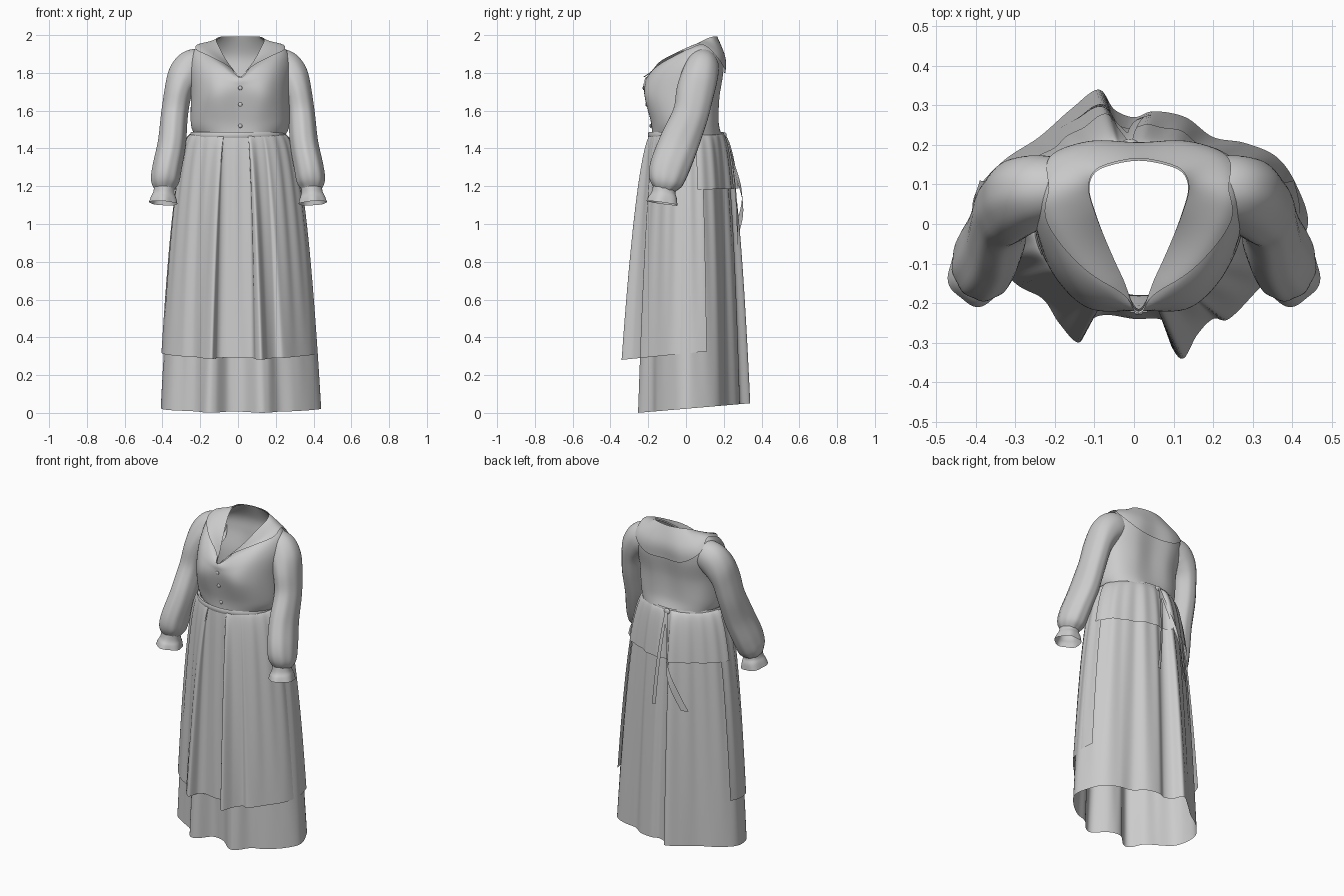
import bpy, math
from mathutils import Vector as V

if "Cube" in bpy.data.objects:
    bpy.data.objects.remove(bpy.data.objects["Cube"])


def spline(p, t, closed=False):
    n = len(p)
    i = math.floor(t) if closed else min(max(math.floor(t), 0), n - 2)
    f = t - i
    a, b, c, d = [p[k % n] if closed else p[min(max(k, 0), n - 1)] for k in range(i - 1, i + 3)]
    return (b * 2 + (c - a) * f + (a * 2 - b * 5 + c * 4 - d) * f ** 2
            + (b * 3 - a - c * 3 + d) * f ** 3) * 0.5


def cloth(name, fn, nu, nv, closed=False):
    """Grid mesh from fn(u, v) with u and v in 0..1."""
    cols = nu if closed else nu + 1
    verts = [fn(i / nu, j / nv) for j in range(nv + 1) for i in range(cols)]
    faces = [(j * cols + i, j * cols + (i + 1) % cols,
              (j + 1) * cols + (i + 1) % cols, (j + 1) * cols + i)
             for j in range(nv) for i in range(nu)]
    me = bpy.data.meshes.new(name)
    me.from_pydata(verts, [], faces)
    me.polygons.foreach_set("use_smooth", [True] * len(faces))
    ob = bpy.data.objects.new(name, me)
    bpy.context.collection.objects.link(ob)
    return ob


# Bodice: half rings from front centre to back centre, mirrored, waist up to V neckline
half_rings = [
    [(0, -.18, 1.47), (.10, -.17, 1.47), (.18, -.12, 1.47), (.23, -.04, 1.47),
     (.235, .05, 1.47), (.20, .13, 1.47), (.11, .18, 1.47), (0, .19, 1.47)],
    [(0, -.185, 1.54), (.11, -.18, 1.54), (.20, -.13, 1.54), (.255, -.04, 1.53),
     (.255, .05, 1.53), (.21, .13, 1.54), (.12, .17, 1.54), (0, .17, 1.54)],
    [(0, -.215, 1.68), (.12, -.215, 1.68), (.20, -.15, 1.68), (.25, -.05, 1.69),
     (.26, .05, 1.69), (.22, .13, 1.68), (.12, .175, 1.67), (0, .17, 1.67)],
    [(0, -.22, 1.74), (.11, -.20, 1.77), (.19, -.13, 1.81), (.25, -.02, 1.84),
     (.265, .07, 1.86), (.235, .15, 1.82), (.13, .195, 1.80), (0, .19, 1.80)],
    [(0, -.22, 1.76), (.09, -.16, 1.83), (.16, -.08, 1.88), (.215, .02, 1.925),
     (.225, .09, 1.935), (.20, .16, 1.90), (.11, .195, 1.89), (0, .195, 1.89)],
    [(0, -.215, 1.775), (.045, -.13, 1.82), (.08, -.05, 1.87), (.11, .03, 1.93),
     (.125, .09, 1.965), (.11, .13, 1.985), (.065, .15, 1.99), (0, .16, 1.99)],
]
rings = [[V(p) for p in h] + [V((-x, y, z)) for x, y, z in h[-2:0:-1]] for h in half_rings]
N = len(rings[0])


def body(u, v, off=0.0):
    """Point on the bodice; u = ring index, v = ring number, off = outward offset."""
    at = lambda a, b: spline([spline(r, a, True) for r in rings], b)
    p = at(u, v)
    if off:
        n = (at(u + .05, v) - at(u - .05, v)).cross(at(u, v + .02) - at(u, v - .02))
        p = p + n.normalized() * off
    return p + V((.012, 0, 0))


cloth("bodice", lambda u, v: body(u * N, v * 5), 98, 40, True)
cloth("button_placket", lambda u, v: body((u - .5) * .36, v * 3.1, .004), 4, 24)

# Wide collar: an offset copy of the upper bodice with a varying depth
depth = [.05, .75, 1.05, 1.2, .95, 1.35, 1.9, 2.0]
depth = depth + depth[-2:0:-1]
cloth("collar", lambda u, v: body(u * N, 5 - v * max(.03, spline(depth, u * N, True)),
                                  .006 + .006 * v), 112, 16)

for i, z in enumerate((.8, 1.65, 2.55)):
    bpy.ops.mesh.primitive_uv_sphere_add(segments=16, ring_count=8, radius=.011,
                                         location=body(0, z, .005))
    ob = bpy.context.object
    ob.name = f"button_{i + 1}"
    ob.scale.y = .5
    bpy.ops.object.shade_smooth()

# Sleeves and cuffs: elliptical sections (x, y, z, width, depth) along the arm
sleeve = [(.195, .09, 1.838, .092, .08), (.245, .085, 1.822, .098, .09), (.286, .07, 1.775, .09, .098),
          (.316, .05, 1.70, .074, .10),
          (.336, .025, 1.58, .071, .095), (.35, -.035, 1.43, .074, .105),
          (.375, -.085, 1.30, .077, .105), (.387, -.105, 1.225, .074, .09),
          (.39, -.115, 1.185, .054, .06)]
cuff = [(.39, -.115, 1.195, .054, .06), (.392, -.118, 1.165, .057, .063),
        (.394, -.12, 1.14, .066, .075), (.396, -.124, 1.11, .074, .083)]


def tube(name, path, side, folds, amp):
    cs = [V(p[:3]) for p in path]
    rx, ry = [p[3] for p in path], [p[4] for p in path]

    def fn(u, v):
        t, a = v * (len(path) - 1), u * math.tau
        tan = (spline(cs, min(t + .2, len(path) - 1)) - spline(cs, max(t - .2, 0))).normalized()
        e1 = tan.cross(V((0, 1, 0))).normalized()
        e2 = tan.cross(e1)
        k = 1 + amp * v * math.sin(folds * a)
        p = spline(cs, t) + e1 * math.cos(a) * spline(rx, t) * k + e2 * math.sin(a) * spline(ry, t) * k
        return V((p.x * side, p.y, p.z))
    return cloth(name, fn, 48, 12 if len(path) < 6 else 48, True)


for side, label in ((1, "right"), (-1, "left")):
    tube("sleeve_" + label, sleeve, side, 9, .025)
    tube("cuff_" + label, cuff, side, 5, .05)


# Skirt layers: cloth falling from the waist ellipse to a folded hem outline
def drape(outline, closed, top, hem, power, grow):
    pts = [V(p) for p in outline]
    span = len(pts) if closed else len(pts) - 1

    def fn(u, v, off=0.0):
        h = spline(pts, u * span, closed)
        a = math.atan2(h.y / .29, h.x / .42)
        w = V((math.cos(a) * (.235 + grow), math.sin(a) * (.182 + grow)))
        s = v ** (power + .14 * max(0, -math.sin(a)) ** 2)   # fuller at sides and back
        p = w.lerp(h, s)
        p = p * (1 + (off + .012 * math.sin(22 * a) * s * (1 - s)) / p.length)
        return V((p.x, p.y, top + (hem(h) - top) * v))
    return fn


skirt_hem = [(.44, 0), (.41, .10), (.36, .17), (.28, .205), (.20, .22), (.13, .27), (.05, .285),
             (0, .27), (-.05, .29), (-.09, .34), (-.16, .29), (-.24, .22), (-.33, .16), (-.40, .08),
             (-.405, 0), (-.37, -.08), (-.29, -.13), (-.22, -.17), (-.17, -.24), (-.12, -.24),
             (-.05, -.18), (.03, -.19), (.11, -.25), (.16, -.24), (.22, -.18), (.30, -.15), (.39, -.08)]
apron_hem = [(.405, .11), (.42, .02), (.39, -.08), (.31, -.17), (.24, -.24), (.20, -.24), (.16, -.28),
             (.125, -.34), (.095, -.31), (.075, -.245), (0, -.24), (-.07, -.23), (-.11, -.245),
             (-.14, -.30), (-.19, -.25), (-.23, -.19), (-.30, -.15), (-.38, -.06), (-.405, .04), (-.39, .11)]
skirt = drape(skirt_hem, True, 1.48, lambda h: .022 + .085 * h.y, .43, 0)
apron = drape(apron_hem, False, 1.475, lambda h: .315 + .1 * h.y, .45, .009)
cloth("skirt", lambda u, v: skirt(u, v ** 1.8), 270, 48, True)
cloth("apron", lambda u, v: apron(u, v ** 1.8), 220, 44)
cloth("back_peplum", lambda u, v: skirt((.7 + 12.6 * u) / 27, .205 * v ** 1.8, .009 + .008 * v), 120, 16)


# Waistband, knot and hanging apron ties at the back
def band(u, v):
    a = u * math.tau
    r = .014 + .004 * math.sin(v * math.pi)
    return V((math.cos(a) * (.235 + r), math.sin(a) * (.184 + r), 1.455 + .032 * v))


cloth("waistband", band, 80, 4, True)
bpy.ops.mesh.primitive_uv_sphere_add(segments=20, ring_count=10, radius=.02, location=(-.01, .205, 1.468))
bpy.context.object.name = "tie_knot"
bpy.context.object.scale = (1, .5, .9)
bpy.ops.object.shade_smooth()
for label, end in (("right", 6.2), ("left", 10.3)):
    cloth("apron_tie_" + label,
          lambda u, v: skirt((7.3 + (end - 7.3) * v + (u - .5) * .46) / 27, .01 + .4 * v,
                             .02 + .012 * math.sin(math.pi * v)), 4, 40)
